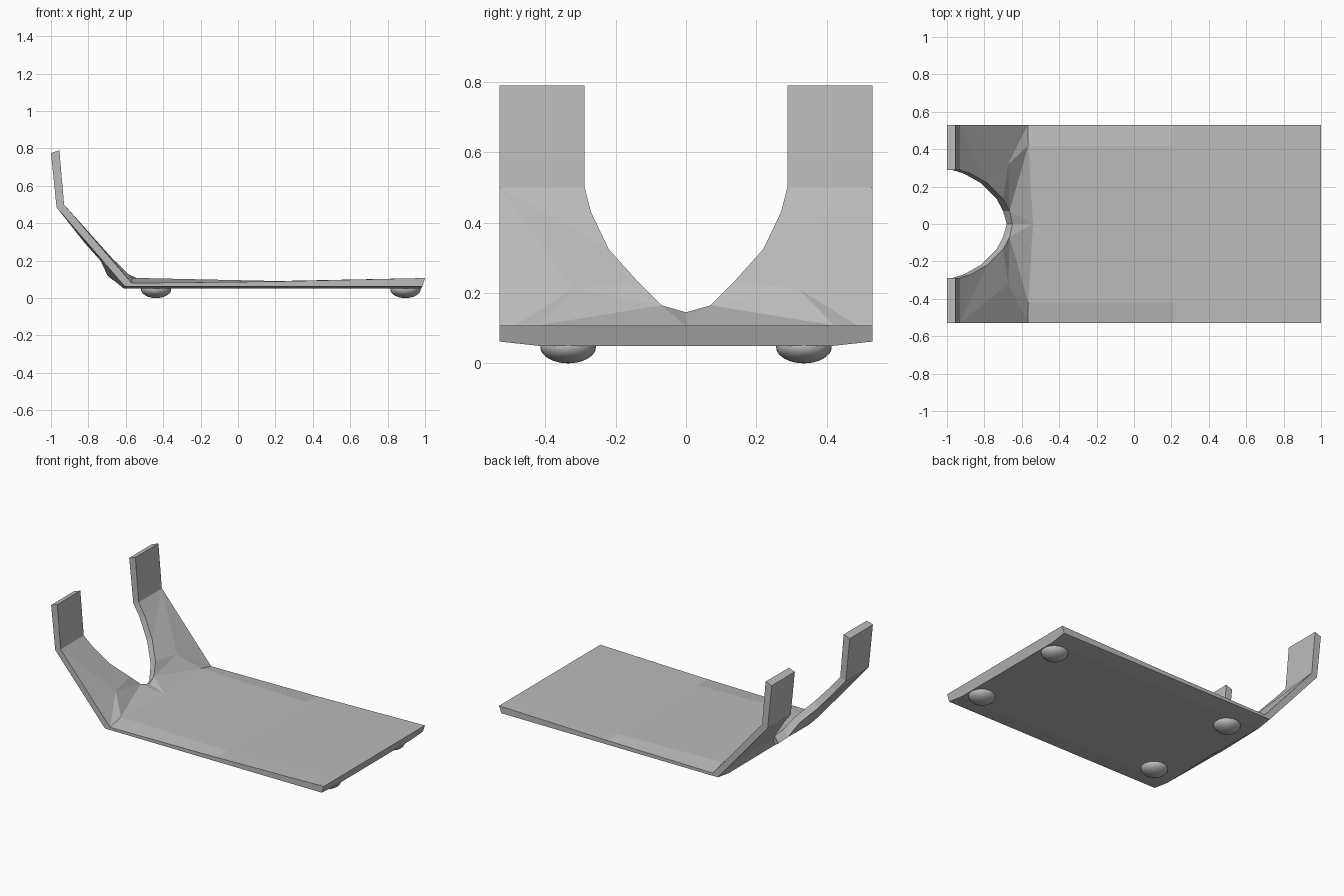
import bpy, bmesh

if "Cube" in bpy.data.objects:
    bpy.data.objects.remove(bpy.data.objects["Cube"])

grey = bpy.data.materials.new("plain grey")
grey.diffuse_color = (0.5, 0.5, 0.5, 1)
grey.use_nodes = True
grey.node_tree.nodes["Principled BSDF"].inputs["Base Color"].default_value = grey.diffuse_color

# Half of the bent plate: name -> (top x, y, top z, bottom x, bottom z)
P = {
    # front end and middle of the bed
    "e0": (1.0, 0, .107, .98, .05), "e1": (1.0, .42, .107, .98, .05), "e2": (1.0, .53, .107, .985, .062),
    "m0": (.21, 0, .091, .21, .05), "m1": (.21, .42, .091, .21, .05), "m2": (.21, .53, .089, .21, .062),
    # crease between bed and sloping back
    "c0": (-.54, 0, .106, -.60, .05), "c1": (-.565, .42, .108, -.61, .05), "c2": (-.568, .53, .08, -.605, .062),
    # edge of the rounded cut-out, lowest point first
    "i0": (-.65, 0, .145, -.68, .105), "i1": (-.665, .07, .165, -.70, .125), "i2": (-.70, .135, .23, -.735, .20),
    "i3": (-.785, .22, .325, -.82, .295), "i4": (-.873, .27, .43, -.91, .41), "i5": (-.93, .288, .50, -.97, .485),
    # slope facet point and outer slope corner
    "f": (-.672, .32, .212, -.71, .185), "s": (-.93, .53, .50, -.97, .485),
    # tops of the arms
    "a0": (-.955, .288, .79, -1.0, .775), "a1": (-.955, .53, .79, -1.0, .775),
}
PANELS = ["e0 e1 m1 m0", "e1 e2 m2 m1", "m0 m1 c1 c0", "m1 m2 c2 c1",
          "c0 i1 i0", "c0 c1 i1", "i1 c1 f", "i1 f i2", "i2 f i3", "f c1 c2",
          "f c2 s", "i3 f s", "i3 s i4", "i4 s i5", "i5 s a1 a0"]

bm = bmesh.new()
top = {k: bm.verts.new((a, y, z)) for k, (a, y, z, b, w) in P.items()}
low = {k: bm.verts.new((b, y, w)) for k, (a, y, z, b, w) in P.items()}
edges = {}
for panel in PANELS:
    names = panel.split()
    bm.faces.new([top[n] for n in names])
    bm.faces.new([low[n] for n in reversed(names)])
    for a, b in zip(names, names[1:] + names[:1]):
        edges.setdefault(frozenset((a, b)), []).append((a, b))
# close the rim wherever an edge has one panel, except on the centre line
for uses in edges.values():
    a, b = uses[0]
    if len(uses) == 1 and P[a][1] + P[b][1] > 0:
        bm.faces.new([top[b], top[a], low[a], low[b]])

# mirror to the other side
geom = bm.verts[:] + bm.edges[:] + bm.faces[:]
bmesh.ops.mirror(bm, geom=geom, axis='Y', merge_dist=0.0001)
bmesh.ops.remove_doubles(bm, verts=bm.verts[:], dist=0.0001)
bmesh.ops.recalc_face_normals(bm, faces=bm.faces[:])
mesh = bpy.data.meshes.new("bent_stand_plate")
bm.to_mesh(mesh)
bm.free()
mesh.materials.append(grey)
bpy.context.collection.objects.link(bpy.data.objects.new("bent_stand_plate", mesh))

# Flattened round feet
for x in (-.438, .895):
    for y in (-.335, .335):
        bpy.ops.mesh.primitive_uv_sphere_add(segments=32, ring_count=16, radius=1, location=(x, y, .049))
        foot = bpy.context.object
        foot.name = "foot"
        foot.scale = (.081, .079, .047)
        foot.data.materials.append(grey)
        bpy.ops.object.shade_smooth()
        foot.location.z = .047
